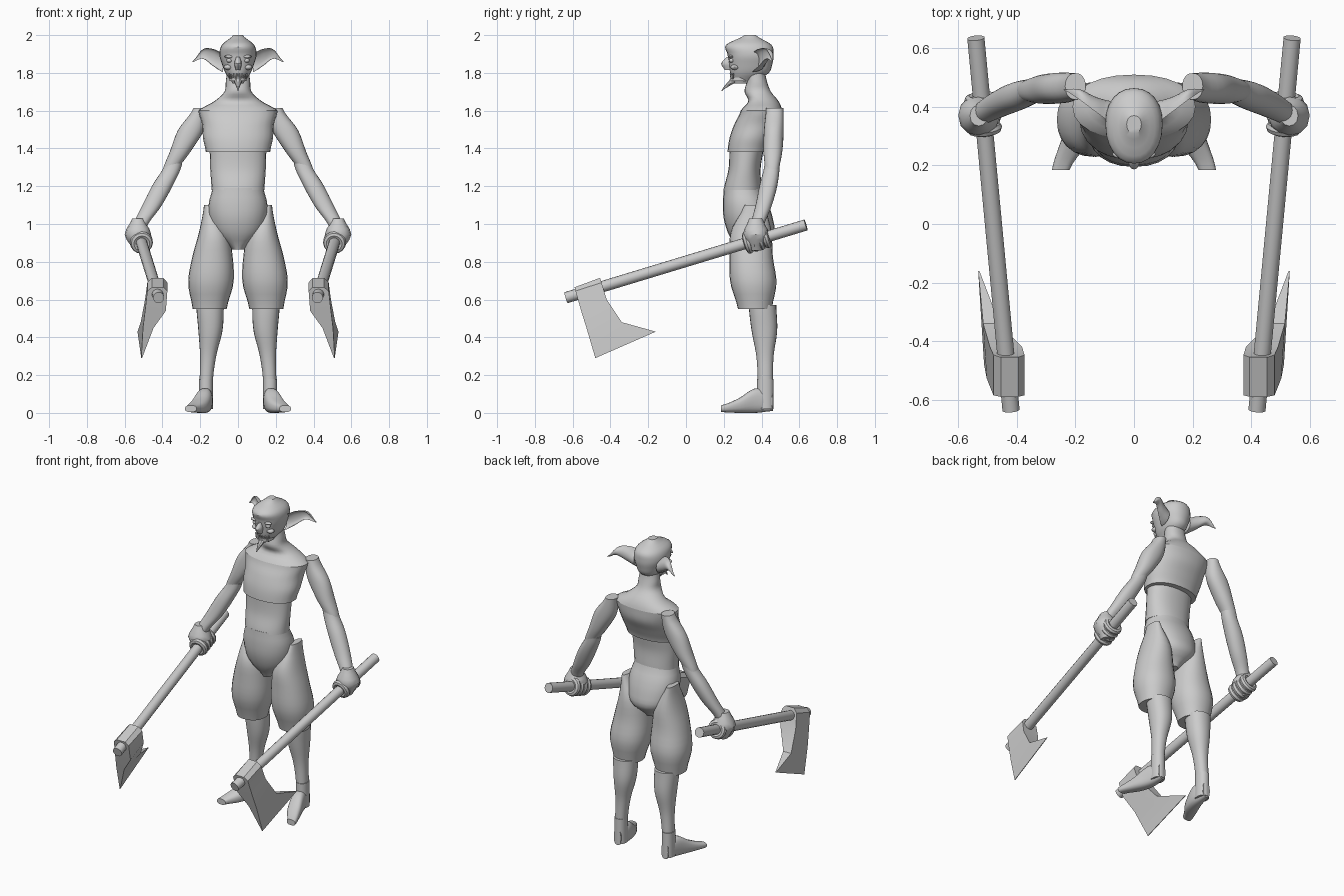
import bpy, bmesh, math
from mathutils import Vector

if "Cube" in bpy.data.objects:
    bpy.data.objects.remove(bpy.data.objects["Cube"])

grey = (.6, .6, .6, 1)
clay = bpy.data.materials.new("grey clay")
clay.use_nodes = True
clay.diffuse_color = grey
clay.node_tree.nodes["Principled BSDF"].inputs["Base Color"].default_value = grey
parts = []


def finish(name, bm, mirror):
    """Turn a bmesh into a named object, mirrored across the body if asked."""
    bmesh.ops.recalc_face_normals(bm, faces=bm.faces)
    mesh = bpy.data.meshes.new(name)
    bm.to_mesh(mesh)
    bm.free()
    mesh.materials.append(clay)
    part = bpy.data.objects.new(name, mesh)
    bpy.context.collection.objects.link(part)
    if mirror:
        part.modifiers.new("Mirror", "MIRROR")
    parts.append(part)


def skin(bm, rings):
    """Bridge rings of points into a closed surface."""
    rings = [[bm.verts.new(point) for point in ring] for ring in rings]
    count = len(rings[0])
    for lower, upper in zip(rings, rings[1:]):
        for i in range(count):
            j = (i + 1) % count
            bm.faces.new((lower[i], lower[j], upper[j], upper[i]))
    bm.faces.new(rings[0])
    bm.faces.new(rings[-1])


def sample(values, t):
    """Read a smooth curve through evenly spaced values; a plain number is constant."""
    if not isinstance(values, list):
        return values
    last = len(values) - 1
    k = min(int(t * last), last - 1)
    a, b, c, d = (values[min(max(k + step, 0), last)] for step in (-1, 0, 1, 2))
    t = t * last - k
    slope_in, slope_out = (c - a) / 2, (d - b) / 2
    ease = t * t * (3 - 2 * t)
    return b + (c - b) * ease + slope_in * t * (1 - t) ** 2 - slope_out * t * t * (1 - t)


def rounded(value, power):
    return math.copysign(abs(value) ** (2 / power), value)


def loft(name, start, end, u, v, wide, deep, axis="z", mirror=True,
         sides=24, power=2.2, hollow=False, steps=14):
    """Sweep an oval along an axis; centre and half sizes follow their own curves."""
    rings = []
    for step in range(steps + 1):
        t = step / steps
        w = start + (end - start) * t
        ring = []
        for i in range(sides):
            angle = math.tau * i / sides
            across = rounded(math.cos(angle), power)
            if hollow:
                across = max(across, -across / 2)
            p = sample(u, t) + across * sample(wide, t)
            q = sample(v, t) + rounded(math.sin(angle), power) * sample(deep, t)
            ring.append({"z": (p, q, w), "y": (p, w, q), "x": (w, p, q)}[axis])
        rings.append(ring)
    bm = bmesh.new()
    skin(bm, rings)
    finish(name, bm, mirror)


def blob(name, centre, size):
    """A pair of small squashed balls on the face."""
    bm = bmesh.new()
    bmesh.ops.create_uvsphere(bm, u_segments=12, v_segments=8, radius=1)
    bmesh.ops.scale(bm, vec=size, verts=bm.verts)
    bmesh.ops.translate(bm, vec=centre, verts=bm.verts)
    finish(name, bm, True)


# Torso
loft("chest", 1.38, 1.6, u=0, v=[.33, .35, .38, .4], mirror=False,
     wide=[.17, .185, .19, .21], deep=[.11, .12, .125, .11])
loft("neck", 1.6, 1.8, u=0, v=[.4, .41, .38, .375, .37], mirror=False,
     wide=[.21, .125, .072, .065, .06], deep=[.11, .08, .07, .055, .05])
loft("waist", 1.18, 1.4, u=0, v=[.3, .31, .32], mirror=False,
     wide=[.14, .147, .15], deep=[.1, .085, .09])
loft("pelvis", .865, 1.19, u=0, v=[.33, .345, .33, .315, .3], mirror=False,
     wide=[.03, .125, .153, .155, .135], deep=[.06, .12, .13, .12, .1])

# Legs
loft("breeches", .55, 1.1, u=[.15, .144, .135, .13, .16], v=[.365, .357, .345, .345, .365],
     wide=[.09, .12, .107, .075, .02], deep=[.09, .122, .115, .107, .055])
loft("shin", .17, .57, u=[.168, .158, .146, .148], v=[.42, .418, .415, .405],
     wide=[.035, .043, .064, .073], deep=[.04, .046, .068, .073])
loft("boot_cuff", .02, .18, u=.17, v=.42, wide=.037, deep=.044)
loft("foot", .185, .46, axis="y", power=2.6, u=[.25, .206, .177, .17], v=[.022, .038, .065, .06],
     wide=[.03, .046, .042, .025], deep=[.018, .038, .065, .05])

# Arms
loft("upper_arm", 1.27, 1.615, u=[.365, .305, .248, .2], v=[.455, .46, .465, .47],
     wide=[.038, .055, .068, .035], deep=[.035, .05, .052, .045])
loft("forearm", .98, 1.32, u=[.522, .458, .398, .34], v=[.375, .41, .437, .457],
     wide=[.037, .051, .054, .045], deep=[.035, .043, .047, .04])
loft("fist", .86, 1.03, u=.53, v=.37, wide=[.025, .07, .03], deep=[.03, .068, .035],
     sides=12, steps=6)

# Axe shaft, with the fingers wrapped round it
butt, tip = Vector((.54, .635, .995)), Vector((.42, -.635, .61))
along = tip - butt
turn = along.to_track_quat("Z", "Y").to_matrix().to_4x4()
turn.translation = (butt + tip) / 2
bm = bmesh.new()
bmesh.ops.create_cone(bm, cap_ends=True, segments=14, radius1=.03, radius2=.03,
                      depth=along.length, matrix=turn)
finish("axe_shaft", bm, True)


def circle(radius, sides):
    angles = [math.tau * i / sides for i in range(sides)]
    return [(radius * math.cos(a), radius * math.sin(a)) for a in angles]


for finger in range(4):
    turn.translation = butt.lerp(tip, .167 + finger / 40)
    bm = bmesh.new()
    outline = [(.042 + out, rise) for out, rise in circle(.019, 8)]
    profile = [bm.verts.new((out, 0, rise)) for out, rise in outline]
    edges = [bm.edges.new((a, b)) for a, b in zip(profile, profile[1:] + profile[:1])]
    bmesh.ops.spin(bm, geom=profile + edges, cent=(0, 0, 0), axis=(0, 0, 1),
                   angle=math.tau, steps=16, use_merge=True)
    bm.transform(turn)
    finish("finger", bm, True)

# Axe head: each section has a front point, a back point and a half thickness
sections = [((.425, -.59, .665), (.425, -.455, .715), .03),
            ((.427, -.585, .645), (.427, -.447, .69), .053),
            ((.437, -.555, .54), (.437, -.42, .6), .055),
            ((.475, -.527, .45), (.487, -.34, .48), .028),
            ((.51, -.48, .29), (.53, -.16, .43), .002)]
rings = []
for front, back, half in sections:
    front, back, side = Vector(front), Vector(back), Vector((half, 0, 0))
    rings.append([front - side, back - side, back + side, front + side])
bm = bmesh.new()
skin(bm, rings)
finish("axe_head", bm, True)

# Head
loft("head", 1.745, 2, u=0, v=[.3, .335, .342, .342, .332, .34], mirror=False, steps=20,
     wide=[.03, .065, .085, .098, .085, .025], deep=[.045, .1, .115, .122, .12, .03])
loft("nose", 1.815, 1.885, u=0, v=[.23, .222, .235], mirror=False, sides=12, steps=6,
     wide=[.012, .02, .01], deep=[.025, .036, .02])
loft("lower_lip", 1.757, 1.776, u=0, v=.285, wide=.046, deep=.05, mirror=False, steps=2)
loft("goatee", 1.705, 1.765, u=0, v=[.19, .222, .26], mirror=False, sides=10, steps=6,
     wide=[.002, .013, .022], deep=[.003, .016, .03])
loft("ear", .08, .24, axis="x", hollow=True, sides=16, u=[.35, .385, .425, .457],
     v=[1.855, 1.882, 1.9, 1.86], wide=[.07, .05, .035, .003], deep=[.05, .045, .025, .003])
blob("eye", (.046, .242, 1.866), (.016, .014, .012))
blob("brow", (.046, .238, 1.886), (.028, .014, .009))
blob("cheek", (.052, .258, 1.83), (.024, .022, .014))

# Teeth alternate up and down along the curve of the mouth
bm = bmesh.new()
for tooth in range(5):
    x = .007 + tooth / 100
    y = .236 + 6 * x * x
    rise = .014 if tooth % 2 else -.014
    skin(bm, [[(x + dx, y + dy, 1.782 + height) for dx, dy in circle(radius, 4)]
              for radius, height in ((.005, -rise), (.001, rise))])
finish("teeth", bm, True)

# Shading
bpy.ops.object.select_all(action="DESELECT")
for part in parts:
    part.select_set(True)
bpy.context.view_layer.objects.active = parts[0]
bpy.ops.object.shade_smooth_by_angle(angle=math.radians(35))
